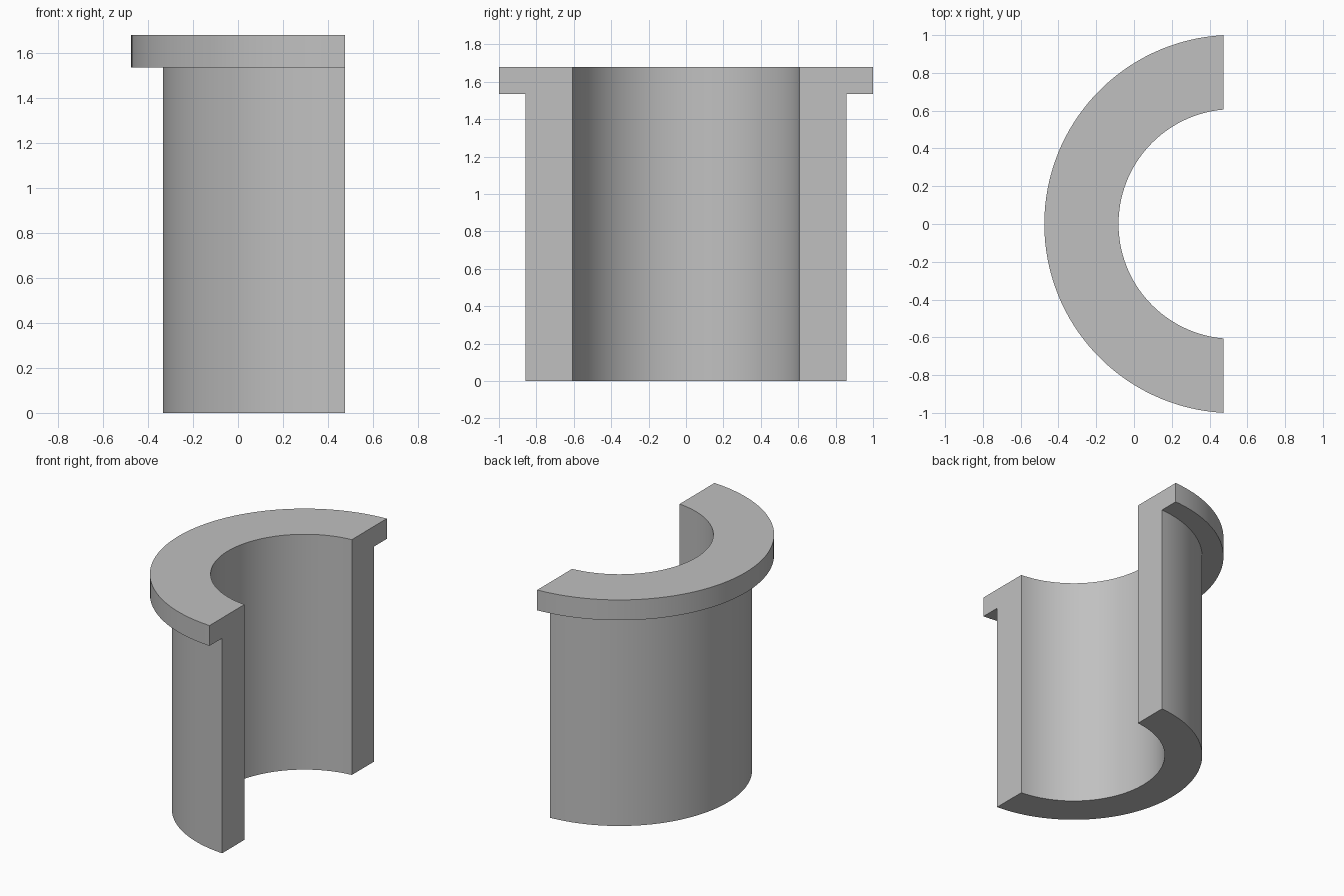
import bpy, bmesh, math

cube = bpy.data.objects.get("Cube")
if cube:
    bpy.data.objects.remove(cube, do_unlink=True)

# Main dimensions
AXIS_X, CUT_X = 0.526, 0.475
BORE, BARREL, FLANGE = 0.608, 0.859, 1.001
HEIGHT, FLANGE_BASE = 1.68, 1.535
STEPS = 64

# Plain grey finish
grey = bpy.data.materials.new("grey")
color = (0.53, 0.53, 0.53, 1)
grey.diffuse_color = color
grey.use_nodes = True
grey.node_tree.nodes["Principled BSDF"].inputs["Base Color"].default_value = color

# L-shaped wall section as (radius, height)
profile = [(BORE, 0), (BARREL, 0), (BARREL, FLANGE_BASE),
           (FLANGE, FLANGE_BASE), (FLANGE, HEIGHT), (BORE, HEIGHT)]


def section(bm, t):
    """Ring of section points; t runs from 0 to 1 between the two flat cut ends."""
    ring = []
    for radius, z in profile:
        start = math.acos((CUT_X - AXIS_X) / radius)
        angle = start + (2 * math.pi - 2 * start) * t
        ring.append(bm.verts.new((AXIS_X + radius * math.cos(angle),
                                  radius * math.sin(angle), z)))
    return ring


# Sweep the section round the axis and cap the cut ends
bm = bmesh.new()
rings = [section(bm, i / STEPS) for i in range(STEPS + 1)]
for a, b in zip(rings, rings[1:]):
    for j in range(len(profile)):
        k = (j + 1) % len(profile)
        bm.faces.new((a[j], a[k], b[k], b[j]))
bm.faces.new(rings[0])
bm.faces.new(rings[-1])
bmesh.ops.recalc_face_normals(bm, faces=bm.faces)

mesh = bpy.data.meshes.new("flanged_half_bushing")
bm.to_mesh(mesh)
bm.free()
mesh.materials.append(grey)
bushing = bpy.data.objects.new("flanged_half_bushing", mesh)
bpy.context.collection.objects.link(bushing)

# Smooth the curved walls, keep the corners sharp
bpy.ops.object.select_all(action="DESELECT")
bushing.select_set(True)
bpy.context.view_layer.objects.active = bushing
bpy.ops.object.shade_smooth_by_angle(angle=math.radians(30))
